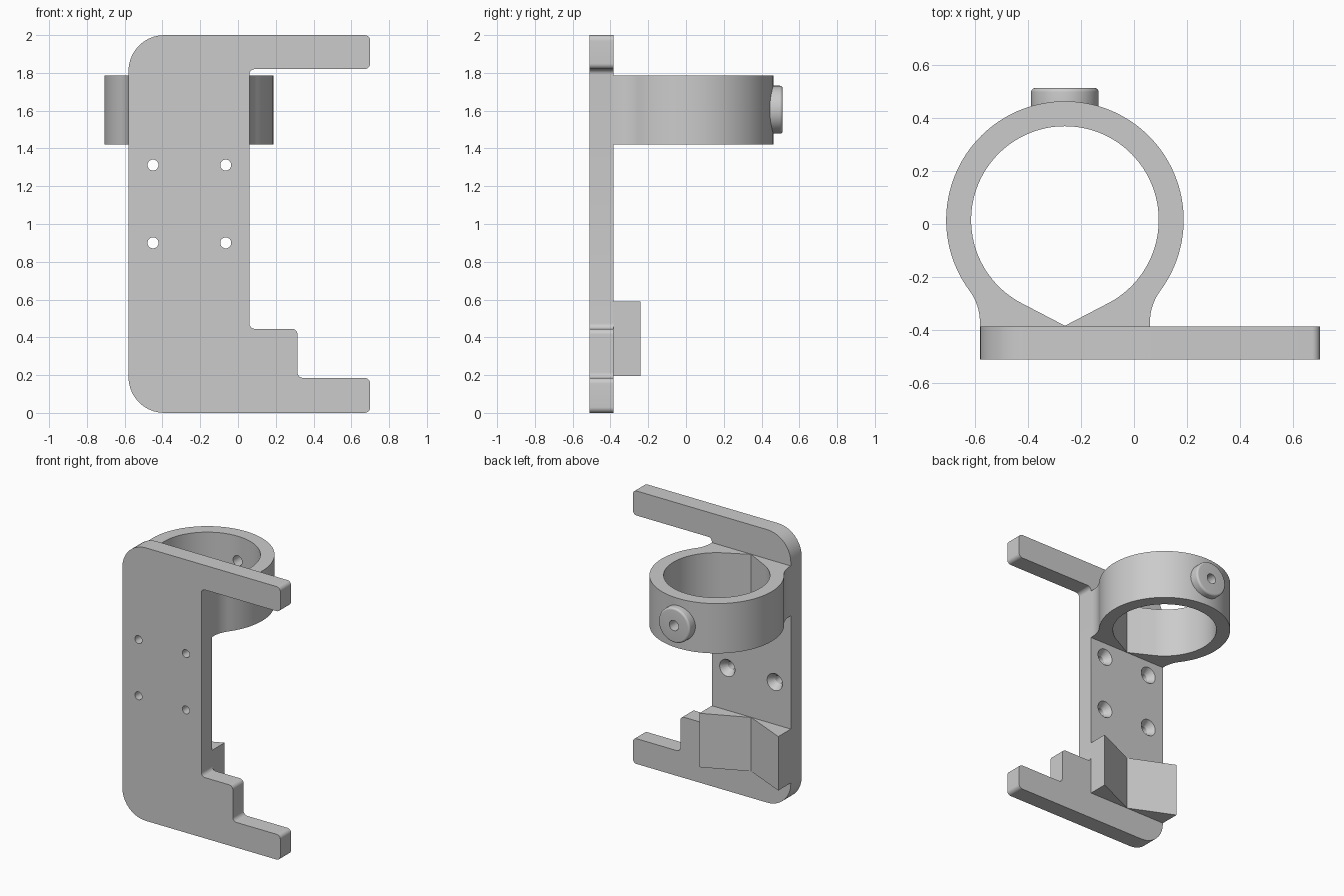
import bpy, bmesh
from math import sin, cos, pi, acos, atan2, tan
from mathutils import Vector

cube = bpy.data.objects.get("Cube")
if cube:
    bpy.data.objects.remove(cube)

GREY = (0.6, 0.6, 0.6, 1)
grey = bpy.data.materials.new("plain grey")
grey.use_nodes = True
grey.diffuse_color = GREY
grey.node_tree.nodes["Principled BSDF"].inputs["Base Color"].default_value = GREY

PLATE_FRONT, PLATE_BACK = -0.51, -0.385
MID = -0.26            # x of the ring and V block centre line
HALF = 0.32            # half width of the upright


def make_object(name, bm, x=0):
    mesh = bpy.data.meshes.new(name)
    bm.to_mesh(mesh)
    bm.free()
    obj = bpy.data.objects.new(name, mesh)
    bpy.context.collection.objects.link(obj)
    obj.location.x = x
    mesh.materials.append(grey)
    return obj


def loft(loops):
    """Skin a stack of equal point loops and cap both ends."""
    bm = bmesh.new()
    rings = [[bm.verts.new(p) for p in loop] for loop in loops]
    n = len(rings[0])
    for a, b in zip(rings, rings[1:]):
        for i in range(n):
            j = (i + 1) % n
            bm.faces.new((a[i], a[j], b[j], b[i]))
    bm.faces.new(rings[0])
    bm.faces.new(rings[-1])
    bmesh.ops.recalc_face_normals(bm, faces=bm.faces)
    return bm


def arc(cx, cy, r, start, end, steps):
    return [(cx + r * cos(start + (end - start) * i / steps),
             cy + r * sin(start + (end - start) * i / steps)) for i in range(steps + 1)]


def rounded(corners, steps=10):
    """Outline from (u, v, radius) corners with circular fillets."""
    pts = []
    for i, (u, v, r) in enumerate(corners):
        p = Vector((u, v))
        a = (Vector(corners[i - 1][:2]) - p).normalized()
        b = (Vector(corners[(i + 1) % len(corners)][:2]) - p).normalized()
        half = a.angle(b) / 2
        c = p + (a + b).normalized() * r / sin(half)
        s, e = p + a * r / tan(half) - c, p + b * r / tan(half) - c
        s0, e0 = atan2(s.y, s.x), atan2(e.y, e.x)
        sweep = (e0 - s0 + pi) % (2 * pi) - pi
        pts += arc(c.x, c.y, r, s0, s0 + sweep, steps)
    return pts


def lathe(name, profile, x, z, n=48):
    """Turned solid along y from (radius, y) stations."""
    return make_object(name, loft(
        [[(x + r * cos(2 * pi * i / n), y, z + r * sin(2 * pi * i / n)) for i in range(n)]
         for r, y in profile]))


def apply(obj, kind, **settings):
    mod = obj.modifiers.new(kind.title(), kind)
    for key, value in settings.items():
        setattr(mod, key, value)
    bpy.context.view_layer.objects.active = obj
    bpy.ops.object.modifier_apply(modifier=mod.name)


def combine(obj, other, operation):
    apply(obj, 'BOOLEAN', object=other, operation=operation, solver='EXACT')
    bpy.data.objects.remove(other)


def mirrored_half(name, pts, z0, z1):
    """Prism of a half outline, opened at the centre line and mirrored."""
    bm = loft([[(x, y, z) for x, y in pts] for z in (z0, z1)])
    seam = [f for f in bm.faces if all(abs(v.co.x) < 1e-5 for v in f.verts)]
    bmesh.ops.delete(bm, geom=seam, context='FACES')
    obj = make_object(name, bm, MID)
    apply(obj, 'MIRROR', merge_threshold=1e-4)
    return obj


# Flat bracket plate with two arms and a step
outline = rounded([
    (-0.58, 0, 0.19), (0.70, 0, 0.03), (0.70, 0.185, 0.03), (0.315, 0.185, 0.03),
    (0.315, 0.445, 0.03), (0.06, 0.445, 0.03), (0.06, 1.82, 0.03), (0.70, 1.82, 0.03),
    (0.70, 2, 0.03), (-0.58, 2, 0.19)])
plate = make_object("bracket_plate", loft(
    [[(x, y, z) for x, z in outline] for y in (PLATE_FRONT, PLATE_BACK)]))

# Four countersunk screw holes
for x in (-0.45, -0.065):
    for z in (0.9, 1.312):
        drill = lathe("screw_hole_cutter", [(0.029, -0.6), (0.029, -0.435),
                                            (0.062, PLATE_BACK), (0.062, -0.3)], x, z, 32)
        combine(plate, drill, 'DIFFERENCE')

# Clamp ring with flared foot and V-shaped seat
CY, OUTER, INNER, FLARE = 0.015, 0.447, 0.353, 0.2
flare_y = CY - ((OUTER + FLARE) ** 2 - (HALF + FLARE) ** 2) ** 0.5
meet = atan2(flare_y - CY, HALF + FLARE)
touch = acos(INNER / (CY - PLATE_BACK))
half_ring = [(0, PLATE_BACK + 0.002), (0, PLATE_BACK - 0.002), (HALF, PLATE_BACK - 0.002)]
half_ring += arc(HALF + FLARE, flare_y, FLARE, pi, meet + pi, 10)
half_ring += arc(0, CY, OUTER, meet, pi / 2, 48)[1:]
half_ring += arc(0, CY, INNER, pi / 2, touch - pi / 2, 56)
ring = mirrored_half("clamp_ring", half_ring, 1.42, 1.785)

# Round boss with a drilled hole through the ring wall
edge = arc(0.112, 0.497, 0.015, 0, pi / 2, 6)
boss = lathe("boss", [(0.127, 0.41)] + edge, MID, 1.605, 64)
combine(ring, boss, 'UNION')
combine(ring, lathe("boss_hole_cutter", [(0.037, 0.3), (0.037, 0.6)], MID, 1.605), 'DIFFERENCE')

# V block behind the lower end
block = mirrored_half("v_block", [
    (0, PLATE_BACK + 0.001), (0, PLATE_BACK - 0.002), (HALF, PLATE_BACK - 0.002),
    (HALF, -0.24)], 0.195, 0.59)

# Smooth curved walls, keep hard edges
bpy.ops.object.select_all(action='DESELECT')
for obj in (plate, ring, block):
    obj.select_set(True)
bpy.context.view_layer.objects.active = plate
bpy.ops.object.shade_smooth_by_angle(angle=pi / 6)
